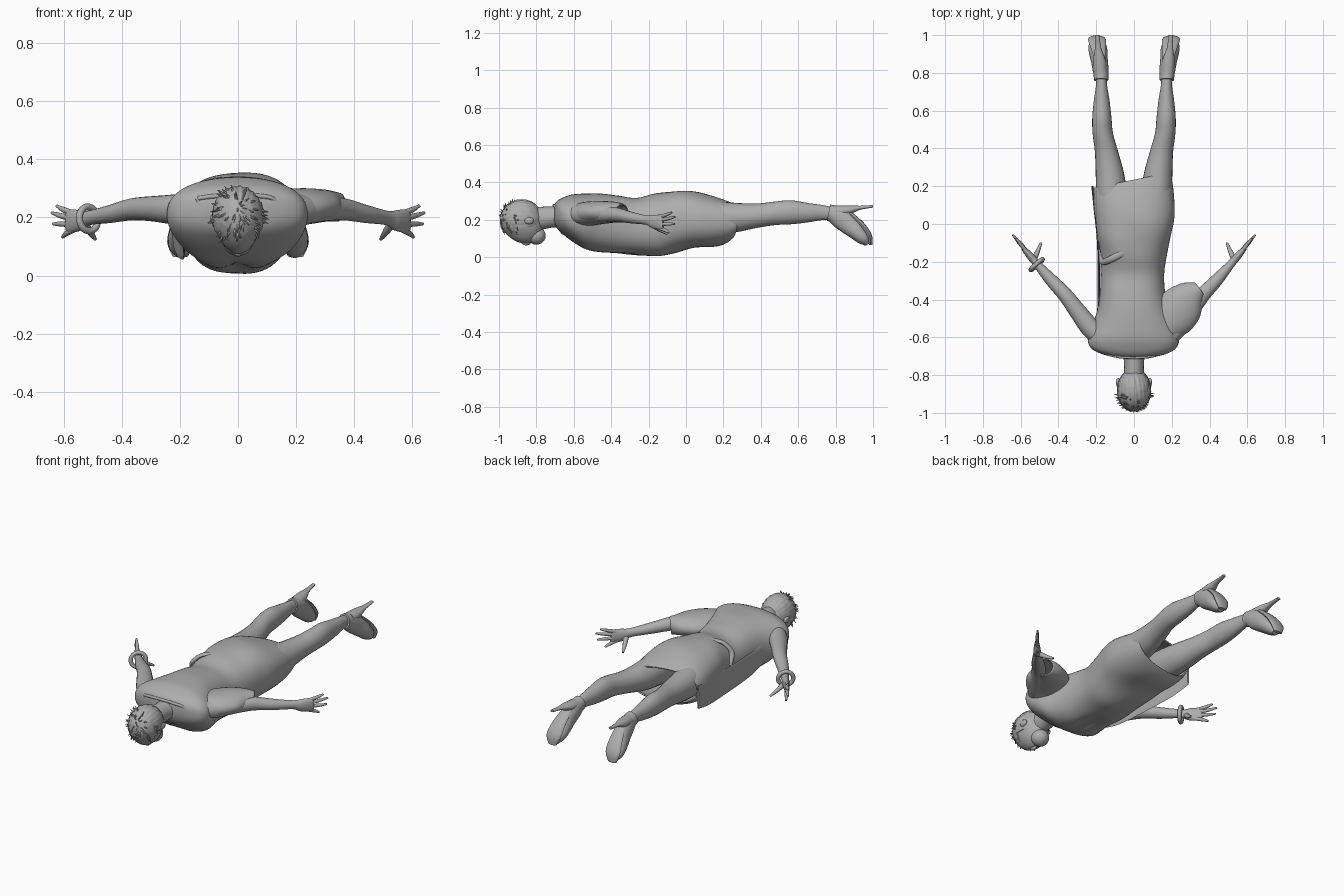
import bpy, bmesh, math, random
from mathutils import Vector, Matrix, noise

random.seed(4)
mat = bpy.data.materials.new("plain grey")
mat.diffuse_color = (0.42, 0.42, 0.42, 1)


def finish(name, bm, angle=50):
    bmesh.ops.recalc_face_normals(bm, faces=bm.faces)
    me = bpy.data.meshes.new(name)
    bm.to_mesh(me)
    bm.free()
    me.materials.append(mat)
    ob = bpy.data.objects.new(name, me)
    bpy.context.collection.objects.link(ob)
    bpy.ops.object.select_all(action='DESELECT')
    bpy.context.view_layer.objects.active = ob
    ob.select_set(True)
    bpy.ops.object.shade_smooth_by_angle(angle=math.radians(angle))
    return ob


def smooth(rows, steps):
    """Catmull-Rom resampling of station rows."""
    out = []
    for i in range(len(rows) - 1):
        p = [rows[max(i - 1, 0)], rows[i], rows[i + 1], rows[min(i + 2, len(rows) - 1)]]
        for s in range(steps):
            t = s / steps
            out.append([0.5 * (2 * b + (c - a) * t + (2 * a - 5 * b + 4 * c - d) * t * t
                               + (3 * b - a - 3 * c + d) * t ** 3) for a, b, c, d in zip(*p)])
    return out + [list(rows[-1])]


def loft(name, rows, sides=24, steps=5, side=None, axis=None, power=2.0, caps=(1, 1), shape=None):
    """Skin ellipses along stations x, y, z, side radius, up radius."""
    st = smooth(rows, steps)
    bm = bmesh.new()
    rings = []
    for i, r in enumerate(st):
        c = Vector(r[:3])
        t = axis or (Vector(st[min(i + 1, len(st) - 1)][:3]) - Vector(st[max(i - 1, 0)][:3])).normalized()
        s = side or t.cross(Vector((0, 0, 1))).normalized()
        u = s.cross(t).normalized()
        ring = []
        for k in range(sides):
            a = 2 * math.pi * k / sides
            ca, sa = math.cos(a), math.sin(a)
            p = c + s * r[3] * math.copysign(abs(ca) ** (2 / power), ca) \
                  + u * r[4] * math.copysign(abs(sa) ** (2 / power), sa)
            ring.append(bm.verts.new(shape(p) if shape else p))
        rings.append(ring)
    for a, b in zip(rings, rings[1:]):
        for k in range(sides):
            bm.faces.new((a[k], a[(k + 1) % sides], b[(k + 1) % sides], b[k]))
    for on, ring in zip(caps, (rings[0], rings[-1])):
        if on:
            bm.faces.new(ring)
    return finish(name, bm)


def ball(name, c, r, shape=None, seg=32):
    bm = bmesh.new()
    bmesh.ops.create_uvsphere(bm, u_segments=seg, v_segments=seg // 2, radius=1)
    for v in bm.verts:
        p = Vector((v.co.x * r[0], v.co.y * r[1], v.co.z * r[2])) + Vector(c)
        v.co = shape(p) if shape else p
    return finish(name, bm)


def thicken(ob, t):
    m = ob.modifiers.new("thickness", 'SOLIDIFY')
    m.thickness = t


X, Y = Vector((1, 0, 0)), Vector((0, 1, 0))


# Dress body: slanted hem, soft cloth folds and a shallow chest cleft
def cloth(p):
    if p.y > 0:
        p.y += 0.2 * p.x * min(1, p.y / 0.22)
    f = 0.004 * math.sin(22 * p.y + 14 * p.x) * max(0, 1 - abs(p.y + 0.1) / 0.4)
    p.z += f
    if p.z < 0.1 and -0.6 < p.y < -0.25:
        p.z += 0.025 * math.exp(-(p.x / 0.04) ** 2) * math.cos((p.y + 0.425) * math.pi / 0.35)
    p.z = max(p.z, 0.001)
    return p


# y, left x, right x, bottom z, top z
body = [(-0.705, -0.10, 0.10, 0.19, 0.28), (-0.69, -0.165, 0.165, 0.155, 0.30),
        (-0.66, -0.225, 0.22, 0.125, 0.318), (-0.61, -0.245, 0.24, 0.085, 0.335),
        (-0.54, -0.225, 0.225, 0.04, 0.34), (-0.46, -0.195, 0.19, 0.02, 0.34),
        (-0.36, -0.18, 0.165, 0.015, 0.33), (-0.26, -0.177, 0.16, 0.008, 0.316),
        (-0.16, -0.178, 0.175, 0.005, 0.34), (-0.06, -0.195, 0.195, 0.025, 0.355),
        (0.04, -0.205, 0.215, 0.048, 0.35), (0.14, -0.213, 0.21, 0.055, 0.328),
        (0.20, -0.215, 0.20, 0.07, 0.308), (0.235, -0.215, 0.193, 0.095, 0.293)]
rows = [((l + r) / 2, y, (b + t) / 2, (r - l) / 2, (t - b) / 2) for y, l, r, b, t in body]
dress = loft("dress", rows, 56, 5, X, Y, 2.35, (1, 0), cloth)
thicken(dress, 0.008)

# Loose front panel along the open side of the dress, and the waist fold on the back
side_panel = loft("side_panel", [(-0.19, -0.52, 0.17, 0.008, 0.05), (-0.186, -0.35, 0.14, 0.006, 0.07),
                                 (-0.19, -0.1, 0.13, 0.006, 0.075), (-0.208, 0.08, 0.14, 0.006, 0.075),
                                 (-0.22, 0.2, 0.16, 0.006, 0.07)], 16, 5, X, Y)
loft("waist_fold", [(-0.175, -0.17, 0.2, 0.012, 0.012), (-0.165, -0.2, 0.265, 0.016, 0.012),
                    (-0.12, -0.185, 0.315, 0.018, 0.01), (-0.05, -0.15, 0.333, 0.016, 0.008),
                    (0.03, -0.12, 0.338, 0.006, 0.004)], 12)

# Collar edge framing the neckline
collar = [(-0.14, -0.69, 0.265), (-0.06, -0.705, 0.275), (0.06, -0.705, 0.275), (0.13, -0.69, 0.255),
          (0.10, -0.685, 0.18), (0.0, -0.66, 0.13), (-0.10, -0.685, 0.18), (-0.14, -0.69, 0.265)]
loft("collar", [(*p, 0.008, 0.008) for p in collar], 8, side=Y)

# Wide sleeve on one arm only
sleeve = loft("sleeve", [(0.15, -0.57, 0.22, 0.08, 0.07), (0.20, -0.50, 0.235, 0.115, 0.065),
                         (0.255, -0.43, 0.24, 0.115, 0.06), (0.30, -0.38, 0.24, 0.085, 0.055),
                         (0.345, -0.345, 0.235, 0.045, 0.05)], 28, 5, caps=(1, 0))
thicken(sleeve, 0.006)

# Neck, head with jaw, nose and ears
loft("neck", [(0, -0.66, 0.215, 0.075, 0.055), (0, -0.71, 0.215, 0.056, 0.056),
              (0, -0.76, 0.21, 0.052, 0.06), (0, -0.84, 0.2, 0.055, 0.065)], 24, 4, X, Y)


def face(p):
    d = max(0, (0.17 - p.z) / 0.1)
    p.x *= 1 - 0.2 * d
    p.y += 0.02 * d
    return p


ball("head", (0, -0.875, 0.185), (0.082, 0.112, 0.112), face)
ball("jaw", (0, -0.80, 0.115), (0.05, 0.05, 0.048))
ball("nose", (0, -0.855, 0.08), (0.013, 0.026, 0.017), seg=16)
for s, n in ((-1, "left"), (1, "right")):
    ball(n + "_ear", (s * 0.084, -0.84, 0.195), (0.011, 0.026, 0.019), seg=16)


# Short hair: ridged cap plus small loose locks
def combed(p):
    c = Vector((0, -0.875, 0.2))
    d = p - c
    a = math.atan2(d.x, d.z)
    p = c + d * (1 + 0.018 * math.sin(26 * a + 30 * d.y) + 0.02 * noise.noise(p * 40))
    if p.z < 0.16 and p.y > -0.9:
        p = c + (p - c) * 0.8
    return p


ball("hair_cap", (0, -0.88, 0.202), (0.09, 0.113, 0.106), combed, 80)
bm = bmesh.new()
for i in range(80):
    a = random.uniform(0, 2 * math.pi)
    b = random.uniform(0.05, 1.4)
    d = Vector((math.sin(a) * math.sin(b), -math.cos(b), math.cos(a) * math.sin(b)))
    if d.z < -0.3 and d.y > -0.35:
        continue
    base = Vector((d.x * 0.088, d.y * 0.108 - 0.88, d.z * 0.105 + 0.2))
    flow = (d * 0.35 + Vector((d.x, 0.25, d.z - 0.5)) * 0.9).normalized()
    m = Matrix.Translation(base) @ flow.to_track_quat('Z', 'Y').to_matrix().to_4x4()
    bmesh.ops.create_cone(bm, cap_ends=True, segments=6, radius1=0.009, radius2=0.001, depth=0.045, matrix=m)
finish("hair_locks", bm)

for s, n in ((-1, "left"), (1, "right")):
    # Arm reaching out and back toward the feet
    loft(n + "_arm", [(s * 0.17, -0.61, 0.23, 0.05, 0.055), (s * 0.235, -0.545, 0.228, 0.052, 0.05),
                      (s * 0.30, -0.46, 0.23, 0.045, 0.043), (s * 0.365, -0.375, 0.228, 0.039, 0.038),
                      (s * 0.44, -0.295, 0.212, 0.033, 0.031), (s * 0.515, -0.21, 0.198, 0.021, 0.025),
                      (s * 0.545, -0.175, 0.19, 0.02, 0.036), (s * 0.58, -0.135, 0.187, 0.014, 0.04),
                      (s * 0.59, -0.122, 0.187, 0.008, 0.034)], 20)
    # Fingers fan out vertically, thumb points inward and down
    for k, (tx, ty, tz) in enumerate([(0.625, -0.075, 0.24), (0.642, -0.058, 0.216),
                                      (0.637, -0.062, 0.178), (0.605, -0.09, 0.132)]):
        z0 = 0.213 - 0.018 * k
        loft(n + "_finger_" + str(k + 1), [(s * 0.565, -0.15, z0, 0.01, 0.01),
             (s * (0.575 + tx) / 2, (ty - 0.14) / 2, (z0 + tz) / 2, 0.0095, 0.0095),
             (s * tx, ty, tz, 0.005, 0.005)], 10, 4)
    loft(n + "_thumb", [(s * 0.53, -0.185, 0.18, 0.016, 0.016), (s * 0.51, -0.145, 0.15, 0.012, 0.012),
                        (s * 0.492, -0.1, 0.125, 0.006, 0.006)], 10, 4)

    # Leg with knee and calf
    loft(n + "_leg", [(s * 0.11, -0.02, 0.205, 0.085, 0.095), (s * 0.118, 0.15, 0.21, 0.082, 0.09),
                      (s * 0.128, 0.27, 0.212, 0.075, 0.078), (s * 0.145, 0.38, 0.222, 0.062, 0.065),
                      (s * 0.165, 0.48, 0.235, 0.054, 0.063), (s * 0.17, 0.56, 0.24, 0.051, 0.064),
                      (s * 0.171, 0.65, 0.238, 0.042, 0.052), (s * 0.172, 0.74, 0.238, 0.029, 0.039),
                      (s * 0.174, 0.81, 0.225, 0.03, 0.036)], 24, 5, X, Y)
    # Ankle boot: cuff, foot pointing down, narrow heel
    loft(n + "_boot", [(s * 0.174, 0.762, 0.238, 0.038, 0.044), (s * 0.175, 0.785, 0.232, 0.039, 0.047),
                       (s * 0.178, 0.825, 0.212, 0.043, 0.058), (s * 0.184, 0.87, 0.177, 0.045, 0.056),
                       (s * 0.19, 0.915, 0.135, 0.05, 0.046), (s * 0.194, 0.952, 0.098, 0.044, 0.036),
                       (s * 0.196, 0.973, 0.07, 0.02, 0.016)], 24, 5, X)
    loft(n + "_heel", [(s * 0.177, 0.80, 0.242, 0.036, 0.034), (s * 0.183, 0.87, 0.252, 0.032, 0.025),
                       (s * 0.19, 0.93, 0.264, 0.017, 0.011), (s * 0.195, 1.0, 0.272, 0.011, 0.007)], 16, 4, X, Y)
    # Sole plate along the underside of the foot
    loft(n + "_sole", [(s * 0.18, 0.875, 0.235, 0.03, 0.012), (s * 0.19, 0.94, 0.175, 0.042, 0.014),
                       (s * 0.197, 0.98, 0.115, 0.047, 0.014), (s * 0.199, 0.988, 0.065, 0.026, 0.01)], 16, 4, X)

# Bangle around one wrist
axis = Vector((-0.66, 0.74, -0.1)).normalized()
e1 = axis.cross(Vector((0, 0, 1))).normalized()
e2 = axis.cross(e1)
bm = bmesh.new()
grid = []
for i in range(32):
    a = 2 * math.pi * i / 32
    out = e1 * math.cos(a) + e2 * math.sin(a)
    grid.append([bm.verts.new(Vector((-0.515, -0.215, 0.195)) + out * (0.042 + 0.012 * math.cos(b))
                 + axis * 0.012 * math.sin(b)) for b in [math.pi * j / 5 for j in range(10)]])
for i in range(32):
    for j in range(10):
        bm.faces.new((grid[i][j], grid[(i + 1) % 32][j], grid[(i + 1) % 32][(j + 1) % 10], grid[i][(j + 1) % 10]))
finish("bangle", bm)
